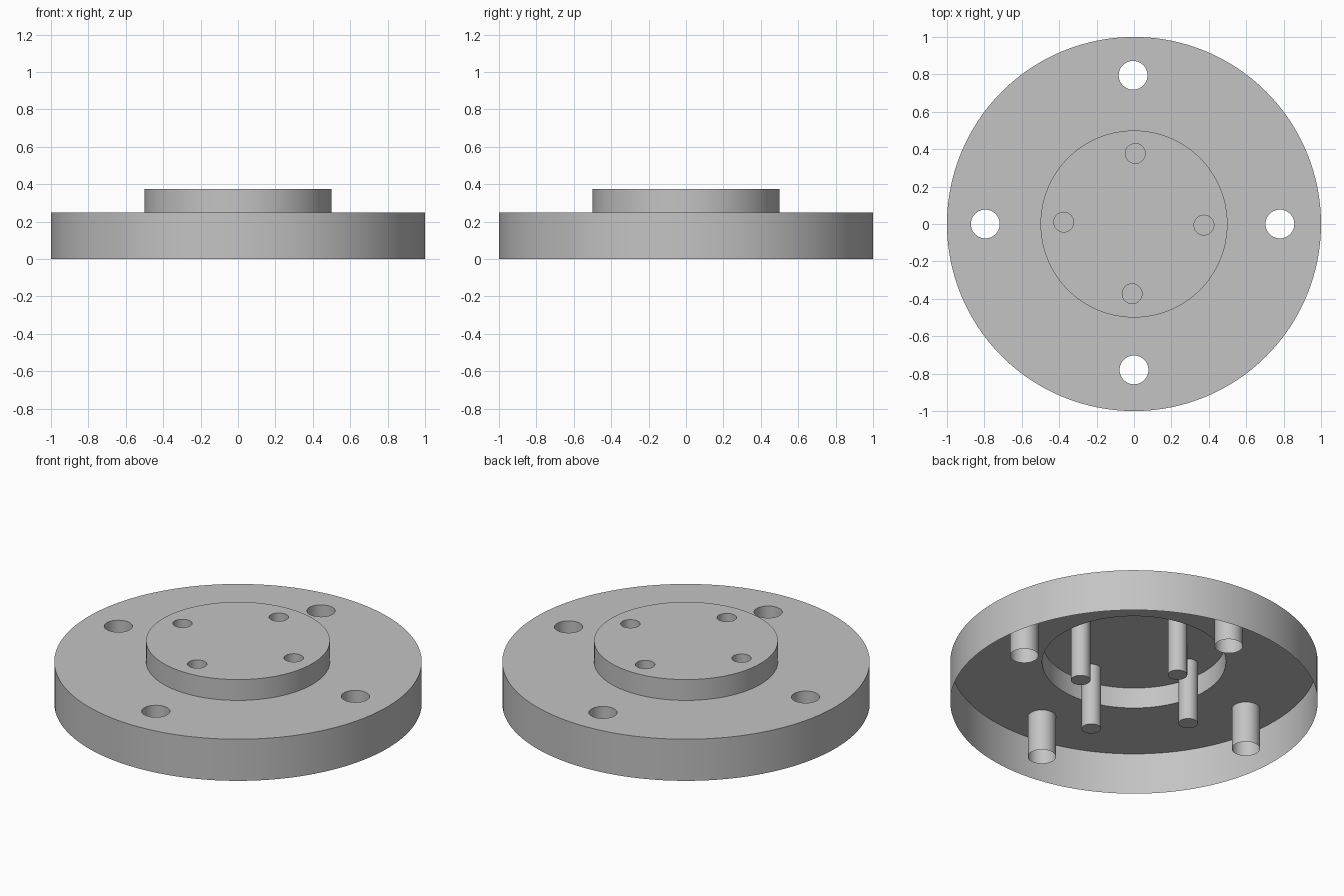
import bpy, bmesh, math
from mathutils import Vector

cube = bpy.data.objects.get("Cube")
if cube:
    bpy.data.objects.remove(cube, do_unlink=True)

FLANGE_TOP, HUB_TOP = 0.25, 0.375
FLANGE_R, HUB_R = 1.0, 0.5
BOLT_R, PIN_R = 0.077, 0.053
BOLTS = [(0.78, 0), (-0.005, 0.795), (-0.795, 0), (0, -0.78)]
PINS = [(0.374, -0.006), (0.007, 0.377), (-0.376, 0.01), (-0.01, -0.373)]

grey = bpy.data.materials.new("plain grey")
grey.use_nodes = True
colour = (0.55, 0.55, 0.55, 1)
grey.diffuse_color = colour
grey.node_tree.nodes["Principled BSDF"].inputs["Base Color"].default_value = colour


def ring(bm, centre, radius, z, n):
    return [bm.verts.new((centre[0] + radius * math.cos(math.tau * i / n),
                          centre[1] + radius * math.sin(math.tau * i / n), z))
            for i in range(n)]


def wall(bm, low, high, inward=False):
    n = len(low)
    for i in range(n):
        j = (i + 1) % n
        quad = [low[i], low[j], high[j], high[i]]
        bm.faces.new(quad[::-1] if inward else quad)


def fill(bm, loops):
    """Flat upward face bounded by the first loop, pierced by the others."""
    edges = []
    for loop in loops:
        for a, b in zip(loop, loop[1:] + loop[:1]):
            edges.append(bm.edges.get((a, b)) or bm.edges.new((a, b)))
    made = bmesh.ops.triangle_fill(bm, edges=edges, use_beauty=True,
                                   normal=Vector((0, 0, 1)))
    for face in made["geom"]:
        if isinstance(face, bmesh.types.BMFace):
            face.normal_update()
            if face.normal.z < 0:
                face.normal_flip()


def finish(bm, name):
    mesh = bpy.data.meshes.new(name)
    bm.to_mesh(mesh)
    bm.free()
    mesh.materials.append(grey)
    obj = bpy.data.objects.new(name, mesh)
    bpy.context.collection.objects.link(obj)
    bpy.ops.object.select_all(action='DESELECT')
    obj.select_set(True)
    bpy.context.view_layer.objects.active = obj
    bpy.ops.object.shade_smooth_by_angle(angle=math.radians(30))


def stepped_shell(name, radius, z0, z1, holes, hole_r, opening=None, closed=False):
    """Open-bottomed disc shell whose holes run down to the base as sleeves."""
    bm = bmesh.new()
    low, high = (ring(bm, (0, 0), radius, z, 128) for z in (z0, z1))
    wall(bm, low, high)
    loops = [high]
    if opening:
        loops.append(ring(bm, (0, 0), opening, z1, 128))
    for centre in holes:
        foot, mouth = (ring(bm, centre, hole_r, z, 40) for z in (0, z1))
        wall(bm, foot, mouth, inward=True)
        loops.append(mouth)
        if closed:
            bm.faces.new(foot)
    fill(bm, loops)
    finish(bm, name)


# Wide flange with open bolt holes, hollow under the hub
stepped_shell("flange", FLANGE_R, 0, FLANGE_TOP, BOLTS, BOLT_R, opening=HUB_R)

# Raised hub with blind pin holes
stepped_shell("hub", HUB_R, FLANGE_TOP, HUB_TOP, PINS, PIN_R, closed=True)
